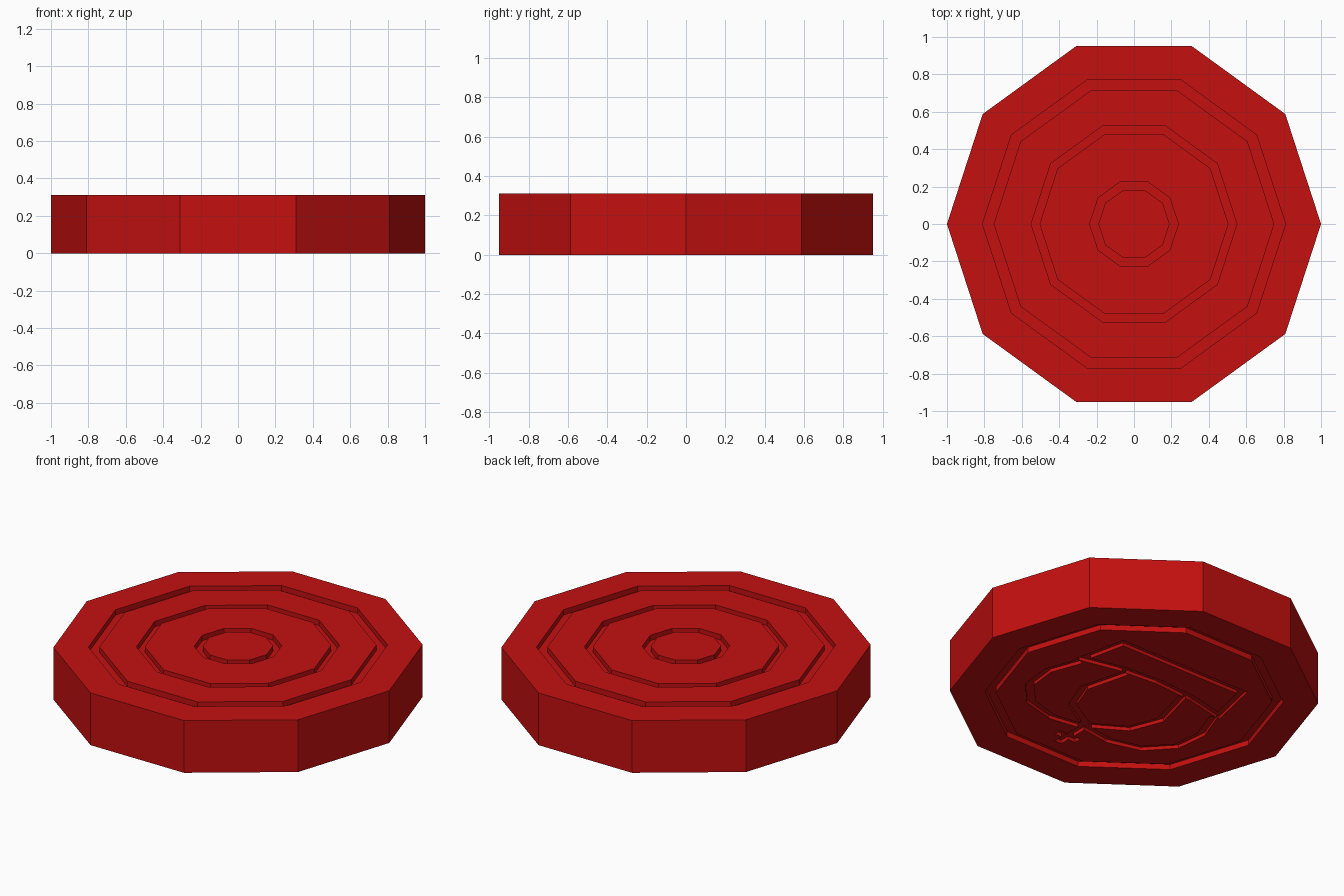
import bpy, bmesh, math
from mathutils import Vector

if "Cube" in bpy.data.objects:
    bpy.data.objects.remove(bpy.data.objects["Cube"])

SIDES, HEIGHT, GROOVE, ENGRAVE = 10, 0.312, 0.032, 0.02

red = bpy.data.materials.new("red_plastic")
red.diffuse_color = (0.55, 0.005, 0.005, 1)
red.use_nodes = True
red.node_tree.nodes["Principled BSDF"].inputs["Base Color"].default_value = red.diffuse_color


def make_object(name, bm):
    bmesh.ops.recalc_face_normals(bm, faces=bm.faces[:])
    mesh = bpy.data.meshes.new(name)
    bm.to_mesh(mesh)
    bm.free()
    obj = bpy.data.objects.new(name, mesh)
    bpy.context.collection.objects.link(obj)
    obj.data.materials.append(red)
    return obj


def lathe(name, profile):
    """Ten-sided turned solid with flat caps on both ends."""
    bm = bmesh.new()
    rings = [[bm.verts.new((r * math.cos(2 * math.pi * i / SIDES),
                            r * math.sin(2 * math.pi * i / SIDES), z))
              for i in range(SIDES)] for r, z in profile]
    for a, b in zip(rings, rings[1:]):
        for i in range(SIDES):
            j = (i + 1) % SIDES
            bm.faces.new((a[i], a[j], b[j], b[i]))
    bm.faces.new(rings[0])
    bm.faces.new(rings[-1])
    return make_object(name, bm)


def groove(outer, inner, z, floor):
    return [(outer, z), (outer, floor), (inner, floor), (inner, z)]


# disc body: one groove underneath, three concentric grooves on top
low = HEIGHT - GROOVE
profile = groove(0.81, 0.75, 0, GROOVE)[::-1] + [(1, 0), (1, HEIGHT)]
for outer, inner in ((0.81, 0.75), (0.55, 0.505), (0.237, 0.19)):
    profile += groove(outer, inner, HEIGHT, low)
disc = lathe("game_disc", profile)


def stroke(name, pts, depth, closed=False, width=0.045):
    """Cutter following a path, used to engrave a line in the underside."""
    pts = [Vector(p) for p in pts]
    n = len(pts)
    bm = bmesh.new()
    sections = []
    for i, p in enumerate(pts):
        prev = pts[i - 1] if (closed or i > 0) else None
        nxt = pts[(i + 1) % n] if (closed or i < n - 1) else None
        d0 = (p - prev).normalized() if prev is not None else None
        d1 = (nxt - p).normalized() if nxt is not None else d0
        d0 = d0 if d0 is not None else d1
        n0, n1 = Vector((-d0.y, d0.x)), Vector((-d1.y, d1.x))
        m = (n0 + n1).normalized()
        m *= width / 2 / max(m.dot(n0), 0.4)
        sections.append([bm.verts.new((q.x, q.y, z)) for q, z in
                         ((p - m, -0.05), (p + m, -0.05), (p + m, depth), (p - m, depth))])
    pairs = list(zip(sections, sections[1:]))
    if closed:
        pairs.append((sections[-1], sections[0]))
    else:
        bm.faces.new(sections[0])
        bm.faces.new(sections[-1])
    for a, b in pairs:
        for k in range(4):
            bm.faces.new((a[k], a[(k + 1) % 4], b[(k + 1) % 4], b[k]))
    obj = make_object(name, bm)
    obj.hide_render = True
    return obj


def mirrored(half):
    """Complete a path about x = 0; the last point lies on the axis."""
    return half + [(-x, y) for x, y in reversed(half[:-1])]


# generic crown engraved on the underside
paths = [
    ("crown_band", mirrored([(0.42, 0.41), (0.48, 0.14), (0.25, 0.19), (0, 0.21)]), True),
    ("crown_outer_arch", mirrored([(0.47, 0.11), (0.54, -0.08), (0.52, -0.26), (0.39, -0.40),
                                   (0.2, -0.45), (0, -0.42)]), False),
    ("crown_inner_arch", mirrored([(0.2, 0.17), (0.27, -0.1), (0.2, -0.28), (0, -0.40)]), False),
    ("crown_cross_post", [(0, -0.42), (0, -0.64)], False),
    ("crown_cross_bar", [(-0.07, -0.56), (0.07, -0.56)], False),
]
cutters = []
for k, (name, pts, closed) in enumerate(paths):
    cutter = stroke(name + "_cutter", pts, ENGRAVE + 0.0004 * k, closed)
    mod = disc.modifiers.new(name, 'BOOLEAN')
    mod.operation, mod.solver, mod.object = 'DIFFERENCE', 'EXACT', cutter
    cutters.append(cutter)

# bake the engraving and discard the cutters
bpy.context.view_layer.update()
baked = bpy.data.meshes.new_from_object(disc.evaluated_get(bpy.context.evaluated_depsgraph_get()))
disc.modifiers.clear()
disc.data = baked
for cutter in cutters:
    bpy.data.objects.remove(cutter)
